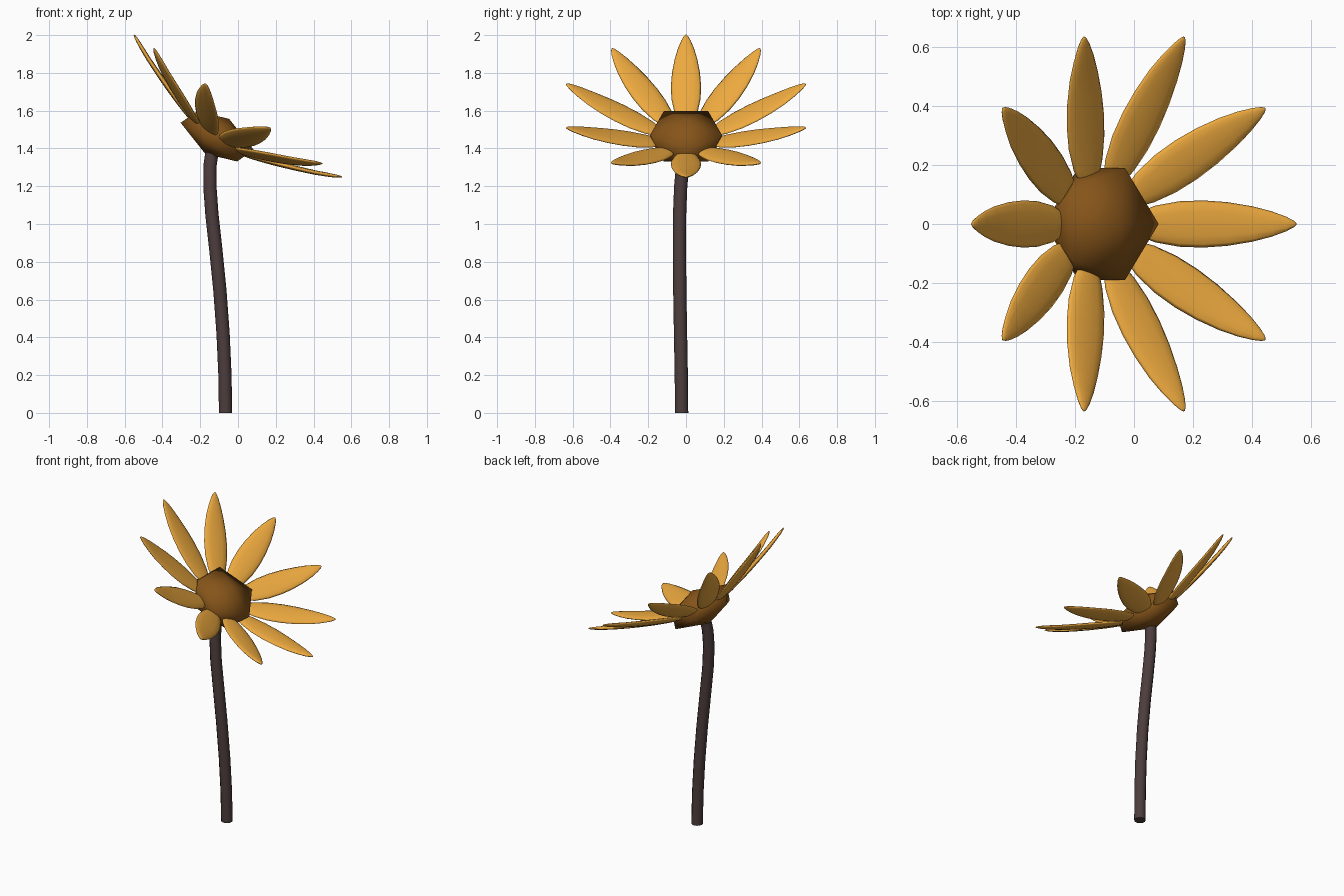
import bpy, bmesh, math
from mathutils import Matrix, Vector

if "Cube" in bpy.data.objects:
    bpy.data.objects.remove(bpy.data.objects["Cube"])

TILT = 0.6                       # head leans towards +x
HEAD = Matrix.Translation((0, 0, 1.625)) @ Matrix.Rotation(TILT, 4, 'Y')


def material(name, rgb):
    m = bpy.data.materials.new(name)
    m.diffuse_color = (*rgb, 1)
    m.use_nodes = True
    m.node_tree.nodes["Principled BSDF"].inputs["Base Color"].default_value = m.diffuse_color
    return m


def finish(bm, name, mat):
    bmesh.ops.recalc_face_normals(bm, faces=bm.faces)
    for f in bm.faces:
        f.smooth = True
    mesh = bpy.data.meshes.new(name)
    bm.to_mesh(mesh)
    bm.free()
    mesh.materials.append(mat)
    ob = bpy.data.objects.new(name, mesh)
    bpy.context.collection.objects.link(ob)
    return ob


def skin(bm, rings):
    """Join rings of points into a closed tube."""
    loops = [[bm.verts.new(p) for p in ring] for ring in rings]
    n = len(loops[0])
    for a, b in zip(loops, loops[1:]):
        for i in range(n):
            j = (i + 1) % n
            bm.faces.new((a[i], a[j], b[j], b[i]))
    bm.faces.new(loops[0])
    bm.faces.new(loops[-1])


petal_mat = material("petal_orange", (0.85, 0.40, 0.05))
hub_mat = material("hub_brown", (0.24, 0.09, 0.01))
stem_mat = material("stem_brown", (0.075, 0.047, 0.047))

# Flower centre: flattened low-poly ball
bm = bmesh.new()
bmesh.ops.create_icosphere(bm, subdivisions=1, radius=0.224)
bm.transform(HEAD @ Matrix.Translation((0, 0, -0.195)) @ Matrix.Diagonal((1, 1, 0.5, 1)))
finish(bm, "flower_centre", hub_mat)

# Petals: (radius, height, half width, half thickness) from base to tip
PETAL = [(0.135, -0.203, 0.022, 0.006), (0.16, -0.196, 0.042, 0.010),
         (0.21, -0.181, 0.062, 0.012), (0.29, -0.154, 0.077, 0.013),
         (0.37, -0.125, 0.080, 0.013), (0.45, -0.095, 0.074, 0.012),
         (0.53, -0.063, 0.060, 0.011), (0.59, -0.036, 0.043, 0.010),
         (0.635, -0.015, 0.025, 0.008), (0.658, -0.004, 0.012, 0.005),
         (0.667, 0.0, 0.003, 0.002)]
for k in range(10):
    bm = bmesh.new()
    rings = []
    for r, h, w, t in PETAL:
        rings.append([(r - 0.4 * t * math.sin(a), w * math.cos(a), h + t * math.sin(a))
                      for a in (math.tau * i / 12 for i in range(12))])
    skin(bm, rings)
    bm.transform(HEAD @ Matrix.Rotation(math.radians(36 * k), 4, 'Z'))
    finish(bm, f"petal_{k + 1}", petal_mat)

# Stem: round tube swept along a gently bent path
PATH = [Vector(p) for p in [(-0.066, -0.023, 0), (-0.069, -0.025, 0.2), (-0.079, -0.029, 0.42),
                            (-0.096, -0.033, 0.65), (-0.118, -0.035, 0.87),
                            (-0.138, -0.034, 1.05), (-0.149, -0.028, 1.2),
                            (-0.148, -0.018, 1.31), (-0.135, -0.006, 1.4)]]
bm = bmesh.new()
rings = []
for i, p in enumerate(PATH):
    d = (PATH[min(i + 1, len(PATH) - 1)] - PATH[i - 1]).normalized() if i else Vector((0, 0, 1))
    side = Vector((0, 1, 0)).cross(d).normalized()
    up = d.cross(side)
    rings.append([p + 0.035 * (side * math.cos(a) + up * math.sin(a))
                  for a in (math.tau * j / 12 for j in range(12))])
skin(bm, rings)
stem = finish(bm, "stem", stem_mat)
bpy.context.view_layer.objects.active = stem
stem.select_set(True)
bpy.ops.object.shade_smooth_by_angle(angle=math.radians(50))
